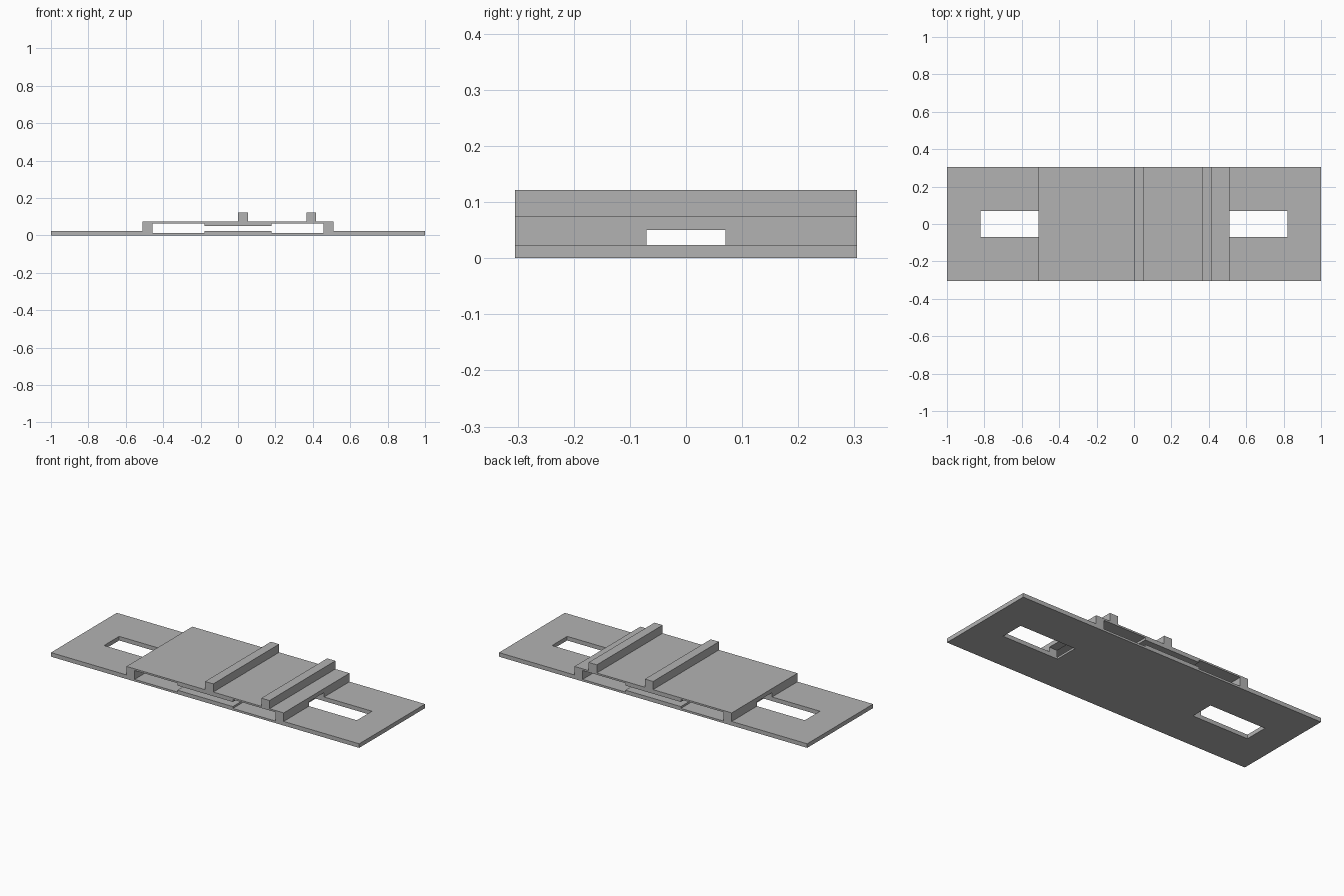
import bpy
import bmesh

cube = bpy.data.objects.get("Cube")
if cube:
    bpy.data.objects.remove(cube, do_unlink=True)

HALF_DEPTH = 0.305
SLOT_HALF = 0.07

grey = bpy.data.materials.new("mid_grey")
grey.use_nodes = True
grey.diffuse_color = (0.45, 0.45, 0.45, 1)
grey.node_tree.nodes["Principled BSDF"].inputs["Base Color"].default_value = grey.diffuse_color


def extrude_profile(name, points, half):
    """Solid made by sweeping an x-z outline from -half to +half in y."""
    bm = bmesh.new()
    face = bm.faces.new([bm.verts.new((x, -half, z)) for x, z in points])
    swept = bmesh.ops.extrude_face_region(bm, geom=[face])["geom"]
    verts = [v for v in swept if isinstance(v, bmesh.types.BMVert)]
    bmesh.ops.translate(bm, verts=verts, vec=(0, 2 * half, 0))
    bmesh.ops.recalc_face_normals(bm, faces=bm.faces)
    mesh = bpy.data.meshes.new(name)
    bm.to_mesh(mesh)
    bm.free()
    mesh.materials.append(grey)
    obj = bpy.data.objects.new(name, mesh)
    bpy.context.collection.objects.link(obj)
    return obj


def cut(target, cutter):
    """Subtract the cutter for good, then discard it."""
    cutter.hide_render = True
    mod = target.modifiers.new("cut", "BOOLEAN")
    mod.operation = "DIFFERENCE"
    mod.solver = "EXACT"
    mod.object = cutter
    bpy.context.view_layer.objects.active = target
    bpy.ops.object.modifier_apply(modifier=mod.name)
    bpy.data.objects.remove(cutter, do_unlink=True)


# Base plate, raised deck and two cross ribs as a single outline
base, deck, rib = 0.024, 0.074, 0.122
outline = [(-1, 0), (1, 0), (1, base), (0.51, base), (0.51, deck)]
for left, right in ((0.365, 0.418), (0.0, 0.053)):
    outline += [(right, deck), (right, rib), (left, rib), (left, deck)]
outline += [(-0.51, deck), (-0.51, base), (-1, base)]
body = extrude_profile("slotted_base_plate", outline, HALF_DEPTH)

# Stepped tunnel from front to back under the deck
low, floor, ceiling, high = 0.012, 0.023, 0.05, 0.064
half_tunnel = [(0.18, floor), (0.18, low), (0.457, low),
               (0.457, high), (0.18, high), (0.18, ceiling)]
tunnel = half_tunnel + [(-x, z) for x, z in reversed(half_tunnel)]
cut(body, extrude_profile("tunnel_cutter", tunnel, 0.5))

# Strap slots through the plate, running in under the end walls
for side in (-1, 1):
    a, b = side * 0.455, side * 0.82
    box = [(a, -0.1), (b, -0.1), (b, ceiling), (a, ceiling)]
    cut(body, extrude_profile("slot_cutter", box, SLOT_HALF))
